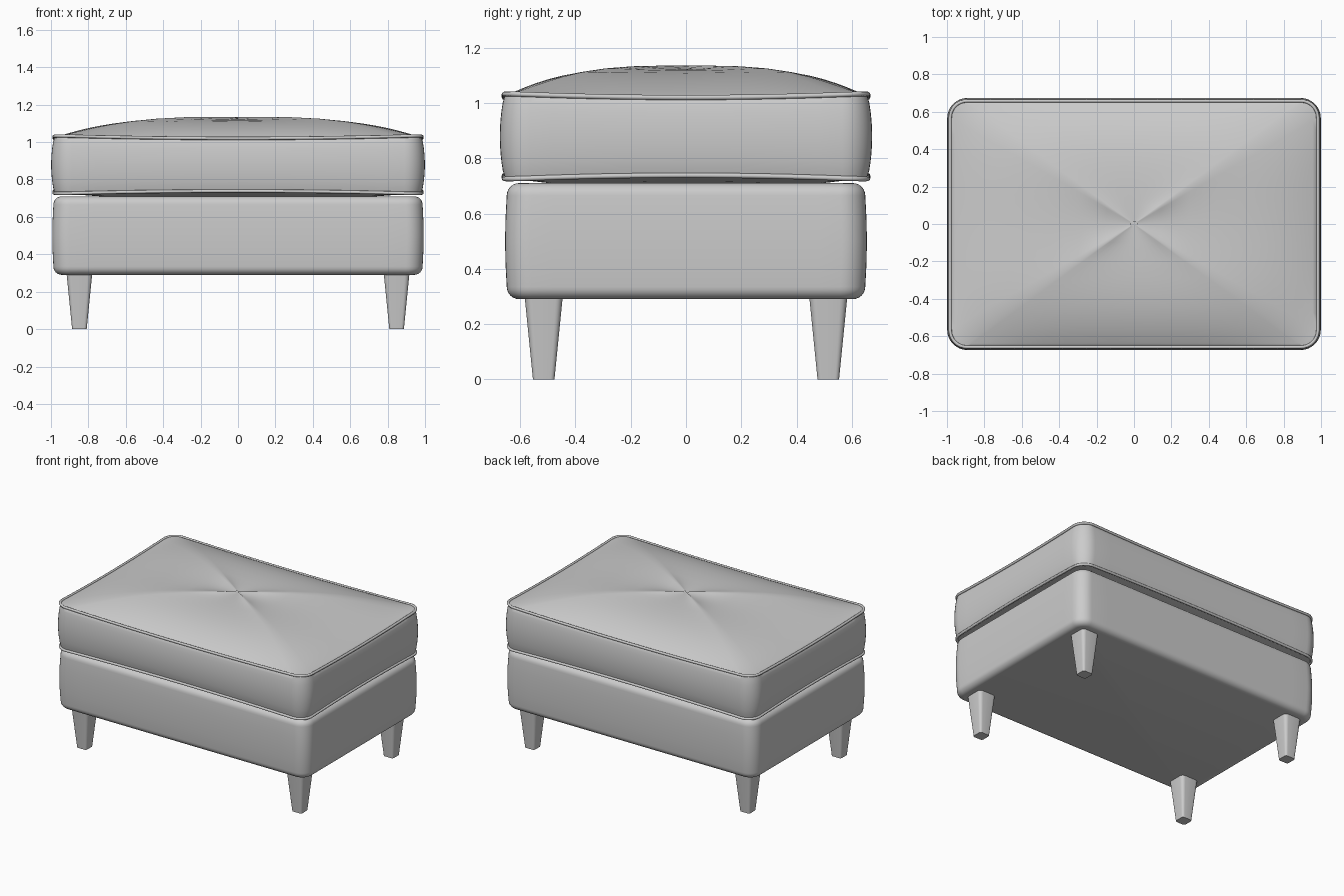
import bpy, bmesh, math

if "Cube" in bpy.data.objects:
    bpy.data.objects.remove(bpy.data.objects["Cube"])

grey = bpy.data.materials.new("light grey fabric")
grey.diffuse_color = (0.6, 0.6, 0.6, 1)
grey.use_nodes = True
grey.node_tree.nodes["Principled BSDF"].inputs["Base Color"].default_value = grey.diffuse_color


def outline(hx, hy, r, side=14, corner=8):
    """Rounded rectangle, counter-clockwise list of (x, y)."""
    arcs = []
    for k, (sx, sy) in enumerate([(1, 1), (-1, 1), (-1, -1), (1, -1)]):
        for i in range(corner + 1):
            a = math.pi / 2 * (k + i / corner)
            arcs.append((sx * (hx - r) + r * math.cos(a), sy * (hy - r) + r * math.sin(a)))
    pts = []
    for i, p in enumerate(arcs):
        pts.append(p)
        if i % (corner + 1) == corner:
            q = arcs[(i + 1) % len(arcs)]
            pts += [(p[0] + (q[0] - p[0]) * t / side, p[1] + (q[1] - p[1]) * t / side)
                    for t in range(1, side)]
    return pts


def loft(name, rings, angle=40):
    """Skin a list of equal rings of 3D points from bottom to top and cap both ends."""
    bm = bmesh.new()
    vs = [[bm.verts.new(p) for p in ring] for ring in rings]
    n = len(vs[0])
    for a, b in zip(vs, vs[1:]):
        for i in range(n):
            j = (i + 1) % n
            bm.faces.new((a[i], a[j], b[j], b[i]))
    bm.faces.new(vs[0][::-1])
    bm.faces.new(vs[-1])
    me = bpy.data.meshes.new(name)
    bm.to_mesh(me)
    bm.free()
    return finish(bpy.data.objects.new(name, me), angle)


def finish(ob, angle=None):
    bpy.context.collection.objects.link(ob)
    ob.data.materials.append(grey)
    if angle:
        bpy.ops.object.select_all(action='DESELECT')
        ob.select_set(True)
        bpy.context.view_layer.objects.active = ob
        bpy.ops.object.shade_smooth_by_angle(angle=math.radians(angle))
    return ob


def dome(u, v):
    return max(0, 1 - abs(u) ** 3.6) * max(0, 1 - abs(v) ** 3.6)


# cushion: bulging side wall with crowned top and bottom panels
SX, SY, R = 0.98, 0.655, 0.09


def seam_z(x, y, top):
    c = 0.014 * (x * y / (SX * SY)) ** 2
    return 1.02 + c if top else 0.738 - c


def panel(s, top):
    h = 0.103 if top else -0.035
    return [(x * s, y * s, seam_z(x, y, top) + h * dome(x * s / SX, y * s / SY))
            for x, y in outline(SX, SY, R)]


scales = [0.02, 0.15, 0.3, 0.45, 0.58, 0.68, 0.76, 0.83, 0.88, 0.92, 0.95, 0.975, 1.0]
rings = [panel(s, False) for s in scales]
for k in range(1, 10):
    t = k / 10
    b = 0.019 * math.sin(math.pi * t) ** 0.7
    rings.append([(x, y, seam_z(x, y, False) * (1 - t) + seam_z(x, y, True) * t)
                  for x, y in outline(SX + b, SY + b, R + b)])
rings += [panel(s, True) for s in reversed(scales)]
loft("cushion", rings, 60)

# piping along both cushion seams
for name, top in (("upper_piping", True), ("lower_piping", False)):
    cu = bpy.data.curves.new(name, 'CURVE')
    cu.dimensions = '3D'
    cu.bevel_depth = 0.009
    cu.bevel_resolution = 2
    pts = outline(SX + 0.003, SY + 0.003, R)
    sp = cu.splines.new('POLY')
    sp.points.add(len(pts) - 1)
    for p, (x, y) in zip(sp.points, pts):
        p.co = (x, y, seam_z(x, y, top), 1)
    sp.use_cyclic_u = True
    finish(bpy.data.objects.new(name, cu))

# upholstered base: soft-edged box with slightly bowed walls
BX, BY, E = 0.993, 0.655, 0.045
rings = []
for k in range(7):
    a = math.pi / 2 * k / 6
    d = E * (1 - math.sin(a))
    rings.append([(x, y, 0.29 + E * (1 - math.cos(a)))
                  for x, y in outline(BX - d - 0.006, BY - d - 0.006, 0.09 - d)])
for t in (0.25, 0.5, 0.75):
    b = 0.006 * (1 - math.sin(math.pi * t))
    rings.append([(x, y, 0.335 + 0.33 * t) for x, y in outline(BX - b, BY - b, 0.09)])
for k in range(7):
    a = math.pi / 2 * k / 6
    d = E * (1 - math.cos(a))
    rings.append([(x, y, 0.665 + E * math.sin(a))
                  for x, y in outline(BX - d - 0.006, BY - d - 0.006, 0.09 - d)])
loft("base", rings)

# four tapered legs with rounded corners
for sx, fb in ((-1, "left"), (1, "right")):
    for sy, side in ((-1, "front"), (1, "back")):
        cx, cy = sx * 0.848, sy * 0.515
        loft(f"{side}_{fb}_leg",
             [[(cx + x, cy + y, z) for x, y in outline(h, h, r, 2, 5)]
              for z, h, r in ((0, 0.039, 0.015), (0.32, 0.071, 0.027))])
